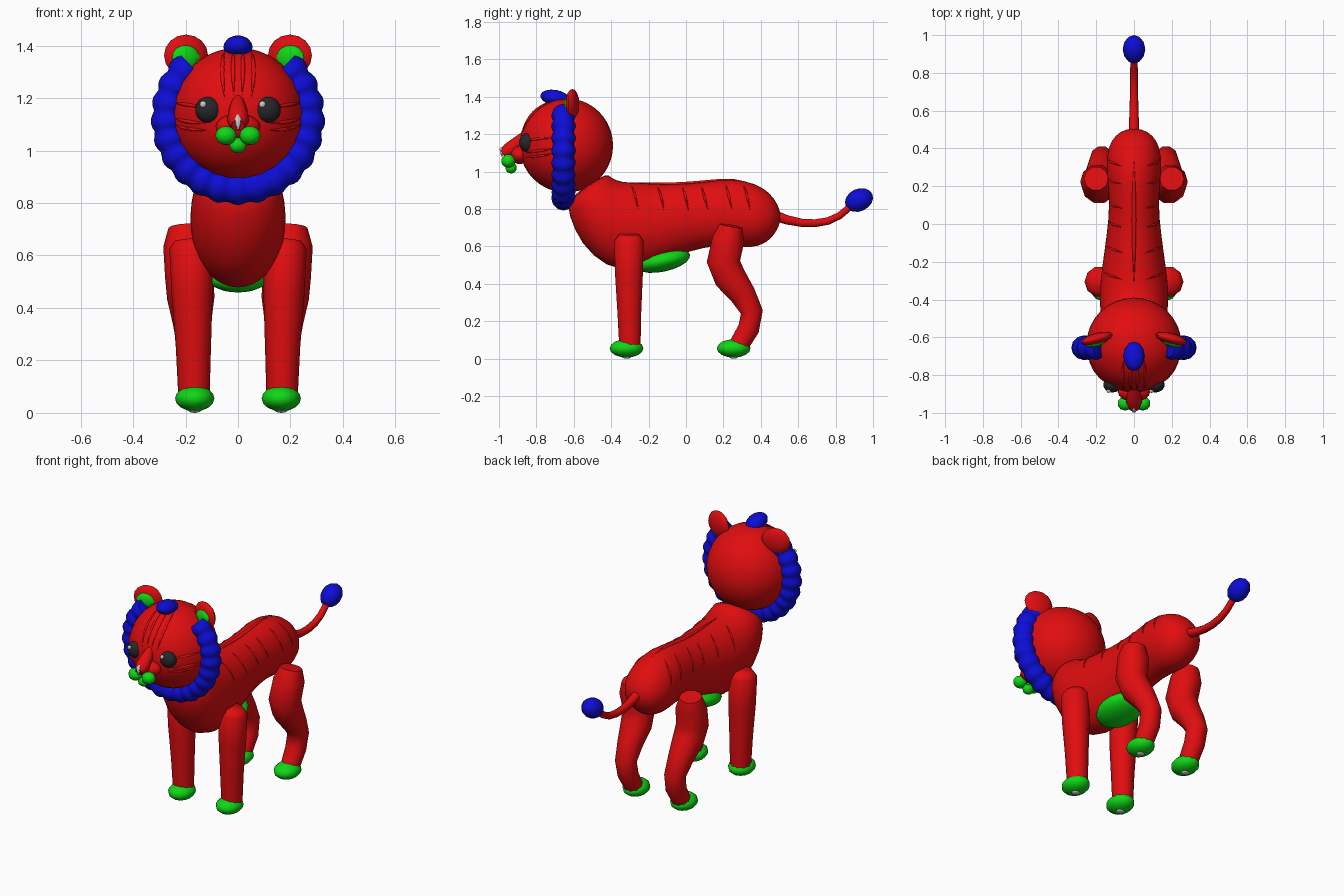
import bpy, bmesh
from math import sin, cos, pi, radians
from mathutils import Vector, Matrix, Euler
from mathutils.bvhtree import BVHTree

if "Cube" in bpy.data.objects:
    bpy.data.objects.remove(bpy.data.objects["Cube"])


def material(name, r, g, b):
    m = bpy.data.materials.new(name)
    m.use_nodes = True
    m.diffuse_color = (r, g, b, 1)
    m.node_tree.nodes["Principled BSDF"].inputs["Base Color"].default_value = (r, g, b, 1)
    return m


RED = material("red", .75, .004, .005)
GREEN = material("green", .005, .68, .008)
BLUE = material("blue", .004, .004, .68)
BLACK = material("black", .02, .02, .025)
GREY = material("light grey", .6, .6, .6)


def finish(name, bm, mat, angle=60):
    bmesh.ops.recalc_face_normals(bm, faces=bm.faces)
    me = bpy.data.meshes.new(name)
    bm.to_mesh(me)
    bm.free()
    me.materials.append(mat)
    ob = bpy.data.objects.new(name, me)
    bpy.context.collection.objects.link(ob)
    bpy.ops.object.select_all(action="DESELECT")
    ob.select_set(True)
    bpy.context.view_layer.objects.active = ob
    bpy.ops.object.shade_smooth_by_angle(angle=radians(angle))
    return ob


def ball(name, mat, loc, size, rot=(0, 0, 0), segs=16, rings=10):
    bm = bmesh.new()
    bmesh.ops.create_uvsphere(bm, u_segments=segs, v_segments=rings, radius=1)
    m = Matrix.LocRotScale(Vector(loc), Euler([radians(a) for a in rot]), Vector(size))
    bmesh.ops.transform(bm, matrix=m, verts=bm.verts)
    return finish(name, bm, mat)


def loft(name, mat, rings, angle=60):
    """Skin a list of rings and close both ends."""
    bm = bmesh.new()
    rows = [[bm.verts.new(p) for p in ring] for ring in rings]
    n = len(rows[0])
    for a, b in zip(rows, rows[1:]):
        for i in range(n):
            j = (i + 1) % n
            bm.faces.new((a[i], a[j], b[j], b[i]))
    bm.faces.new(rows[0])
    bm.faces.new(rows[-1])
    return finish(name, bm, mat, angle)


def tube(name, mat, pts, radii, segs=10, side=Vector((1, 0, 0)), angle=60):
    pts = [Vector(p) for p in pts]
    rings = []
    for i, p in enumerate(pts):
        t = (pts[min(i + 1, len(pts) - 1)] - pts[max(i - 1, 0)]).normalized()
        v = t.cross(side).normalized()
        u = v.cross(t)
        rings.append([p + radii[i] * (u * cos(a) + v * sin(a))
                      for a in (2 * pi * k / segs for k in range(segs))])
    return loft(name, mat, rings, angle)


# Body: each section has a top point, a bottom point and a half width
sections = [
    ((-.42, 1.0), (-.64, .86), .13), ((-.40, .965), (-.63, .77), .165),
    ((-.34, .945), (-.565, .61), .184), ((-.27, .945), (-.43, .485), .186),
    ((-.20, .94), (-.27, .455), .172), ((-.05, .933), (-.05, .55), .145),
    ((.1, .945), (.1, .595), .13), ((.25, .968), (.22, .605), .143),
    ((.37, .94), (.34, .585), .15), ((.45, .89), (.435, .615), .125),
    ((.495, .82), (.485, .68), .075), ((.506, .77), (.504, .73), .02)]
rings = []
for top, low, w in sections:
    t, b = Vector((0, *top)), Vector((0, *low))
    rings.append([(t + b) / 2 + (t - b) / 2 * cos(a) + Vector((w * sin(a), 0, 0))
                  for a in (2 * pi * k / 20 for k in range(20))])
body = loft("body", RED, rings)
body.modifiers.new("smooth", "SUBSURF").levels = 1
body.modifiers["smooth"].render_levels = 1
ball("belly", GREEN, (0, -.125, .525), (.125, .15, .06), (12, 0, 0))

# Head, tuft and scalloped mane
HEAD = Vector((0, -.64, 1.14))
head = ball("head", RED, HEAD, (.252, .25, .252), segs=32, rings=20)
ball("forehead_tuft", BLUE, (0, -.70, 1.395), (.056, .08, .042), (-10, 0, 0), 12, 8)
steps = 96
pts, radii = [], []
for i in range(steps + 1):
    f = i / steps
    a = radians(48 - 276 * f)
    bump = abs(sin(f * pi * 19))
    pts.append((.268 * cos(a), -.655, 1.125 + .268 * sin(a)))
    radii.append(.052 + .013 * bump)
tube("mane", BLUE, pts, radii, 12, Vector((0, 1, 0)))

# Face
ball("muzzle", RED, (0, -.89, 1.09), (.085, .05, .05))
tube("snout", RED, [(0, -.86, 1.20), (0, -.90, 1.155), (0, -.945, 1.115), (0, -.98, 1.095)],
     [.02, .036, .042, .025], 10)
tube("nose", GREY, [(0, -.97, 1.135), (0, -.985, 1.12), (0, -.985, 1.08)], [.006, .015, .004], 6)
ball("chin", GREEN, (0, -.935, 1.02), (.034, .03, .03), segs=10, rings=8)

for s, label in ((1, "left"), (-1, "right")):
    ball(label + "_muzzle_pad", GREEN, (s * .046, -.95, 1.057), (.042, .038, .036), segs=10, rings=8)
    ball(label + "_eye", BLACK, (s * .113, -.85, 1.155), (.05, .042, .05))
    ball(label + "_eye_highlight", GREY, (s * .113 - .02, -.884, 1.176), (.013, .01, .013), segs=8, rings=6)
    ball(label + "_ear", RED, (s * .198, -.607, 1.362), (.087, .03, .08), (0, 0, -s * 15), 12, 8)
    ball(label + "_inner_ear", GREEN, (s * .2, -.628, 1.355), (.056, .022, .048), (0, 0, -s * 15), 10, 8)

    # Legs with paws and small sole pads
    tube(label + "_front_leg", RED,
         [(s * .185, -.305, .665), (s * .18, -.305, .63), (s * .175, -.305, .45),
          (s * .17, -.303, .25), (s * .168, -.30, .07)],
         [.055, .082, .078, .067, .06], 10)
    tube(label + "_hind_leg", RED,
         [(s * .20, .24, .71), (s * .195, .227, .64), (s * .185, .20, .52), (s * .18, .235, .435),
          (s * .175, .305, .34), (s * .17, .352, .25), (s * .166, .335, .16), (s * .165, .275, .06)],
         [.065, .09, .093, .09, .073, .062, .06, .055], 10)
    for y, part in ((-.318, "front"), (.255, "hind")):
        ball(f"{label}_{part}_paw", GREEN, (s * .165, y, .055), (.075, .09, .049), segs=12, rings=8)
        ball(f"{label}_{part}_sole_pad", GREY, (s * .165, y, .01), (.025, .025, .01), segs=8, rings=6)

# Tail
tube("tail", RED, [(0, .46, .77), (0, .54, .742), (0, .62, .726), (0, .69, .724),
                   (0, .76, .736), (0, .82, .764), (0, .87, .805), (0, .91, .84)],
     [.03, .026, .023, .022, .021, .02, .019, .018], 10)
ball("tail_tuft", BLUE, (0, .925, .848), (.06, .078, .06), (25, 0, 0), 12, 8)

# Raised stripes that follow the surface below them
deps = bpy.context.evaluated_depsgraph_get()
skin = {ob: BVHTree.FromObject(ob, deps) for ob in (body, head)}


def stripe(name, target, a, b, radius, side):
    n = 8
    line = [skin[target].find_nearest(Vector(a).lerp(Vector(b), i / n))[0] for i in range(n + 1)]
    tube(name, RED, line, [radius * (.15 + sin(pi * i / n)) / 1.15 for i in range(n + 1)], 6, Vector(side))


stripe("spine_stripe", body, (0, -.30, .96), (0, .34, .98), .012, (1, 0, 0))
for s, label in ((1, "left"), (-1, "right")):
    for i, y in enumerate((-.28, -.14, -.01, .09, .22, .32)):
        stripe(f"{label}_body_stripe_{i + 1}", body, (s * .08, y - .01, .95),
               (s * .17, y + .025, .80), .006, (0, 1, 0))
    for i, (x, z) in enumerate(((.018, 1.22), (.058, 1.21))):
        stripe(f"{label}_forehead_stripe_{i + 1}", head, (s * x, -.90, z),
               (s * x, -.72, 1.40), .008, (1, 0, 0))
    for i, z in enumerate((1.07, 1.10, 1.165)):
        stripe(f"{label}_cheek_stripe_{i + 1}", head, (s * .13, -.88, z),
               (s * .27, -.72, z + .02), .007, (0, 0, 1))
